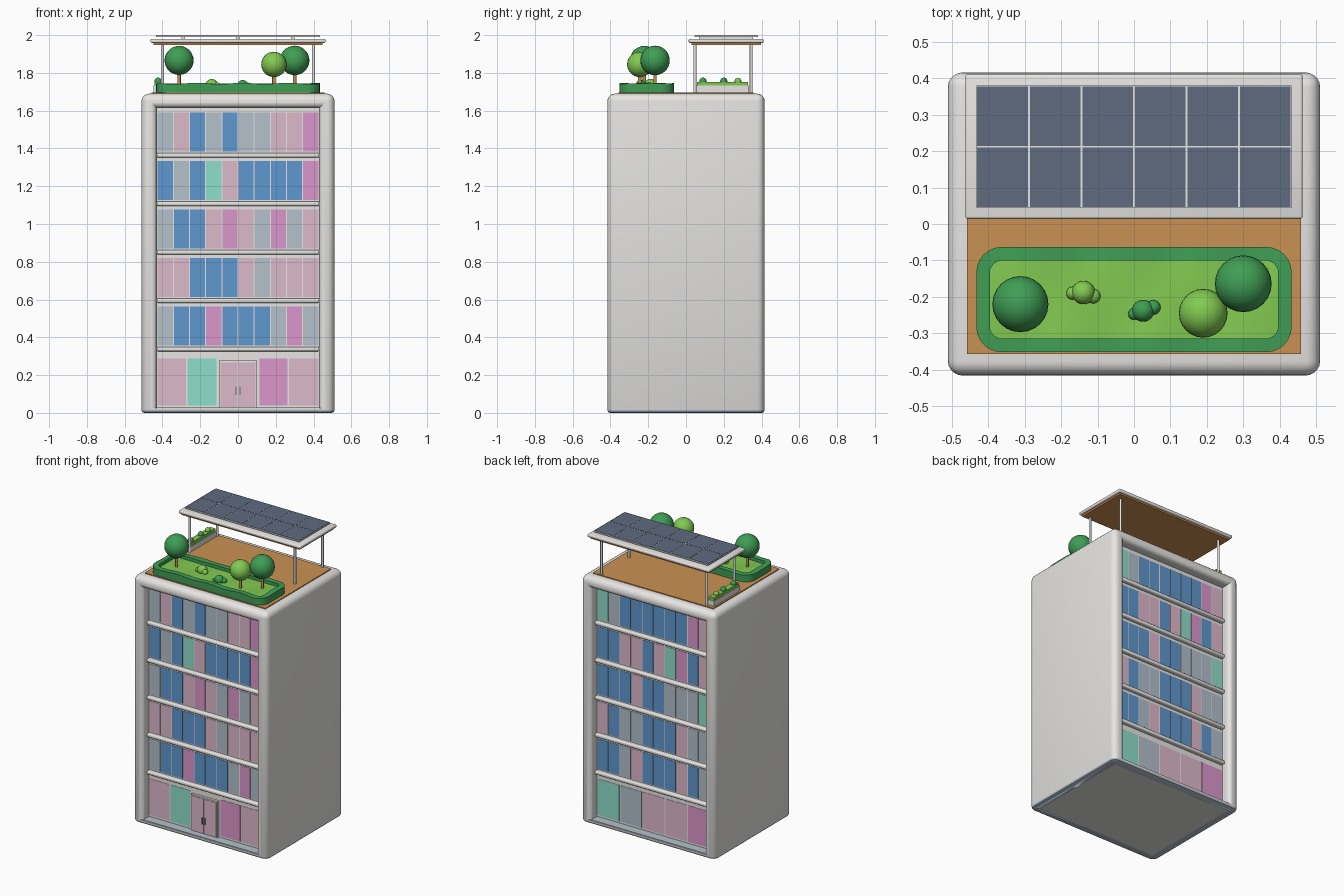
import bpy, bmesh, math
from mathutils import Matrix, Vector

if "Cube" in bpy.data.objects:
    bpy.data.objects.remove(bpy.data.objects["Cube"])


def mat(name, hexcode):
    m = bpy.data.materials.new(name)
    c = [int(hexcode[i:i + 2], 16) / 255 for i in (0, 2, 4)]
    m.diffuse_color = [v / 12.92 if v < 0.04 else ((v + 0.055) / 1.055) ** 2.4 for v in c] + [1]
    m.use_nodes = True
    m.node_tree.nodes["Principled BSDF"].inputs["Base Color"].default_value = m.diffuse_color
    return m


WALL = mat("pale_grey", "E8E7E4")
SLATE = mat("panel_slate", "5F6B80")
GREY = mat("grey_glass", "B3C1CC")
PINK = mat("pink_glass", "DEBACB")
BLUE = mat("blue_glass", "5F98D0")
TEAL = mat("teal_glass", "8FE0CB")
MAGENTA = mat("magenta_glass", "DB97CC")
WOOD = mat("wood", "CA9152")
DARK = mat("dark_green", "3F9E55")
LIGHT = mat("light_green", "82CA51")
GLASS = {"G": 0, "P": 1, "B": 2, "T": 3, "M": 4}


def finish(name, bm, *mats, smooth=False):
    bmesh.ops.recalc_face_normals(bm, faces=bm.faces)
    me = bpy.data.meshes.new(name)
    bm.to_mesh(me)
    bm.free()
    for m in mats:
        me.materials.append(m)
    ob = bpy.data.objects.new(name, me)
    bpy.context.collection.objects.link(ob)
    if smooth:
        bpy.ops.object.select_all(action='DESELECT')
        ob.select_set(True)
        bpy.context.view_layer.objects.active = ob
        bpy.ops.object.shade_smooth_by_angle(angle=math.radians(40))
    return ob


def add_box(bm, lo, hi, index=0):
    lo, hi = Vector(lo), Vector(hi)
    m = Matrix.Translation((lo + hi) / 2) @ Matrix.Diagonal((*(hi - lo), 1))
    verts = bmesh.ops.create_cube(bm, size=1, matrix=m)["verts"]
    for f in {f for v in verts for f in v.link_faces}:
        f.material_index = index


def box(name, lo, hi, m, bevel=0, segments=3):
    bm = bmesh.new()
    add_box(bm, lo, hi)
    if bevel:
        bmesh.ops.bevel(bm, geom=bm.edges[:], offset=bevel, segments=segments, profile=0.5, affect='EDGES')
    return finish(name, bm, m, smooth=bevel > 0)


def balls(name, items, m):
    bm = bmesh.new()
    for x, y, z, r in items:
        bmesh.ops.create_uvsphere(bm, u_segments=24, v_segments=14, radius=r,
                                  matrix=Matrix.Translation((x, y, z)))
    return finish(name, bm, m, smooth=True)


def rod(name, x, y, z0, z1, r, m):
    bm = bmesh.new()
    bmesh.ops.create_cone(bm, cap_ends=True, segments=12, radius1=r, radius2=r, depth=z1 - z0,
                          matrix=Matrix.Translation((x, y, (z0 + z1) / 2)))
    return finish(name, bm, m, smooth=True)


def bridge(bm, loops):
    n = len(loops[0])
    for a, b in zip(loops, loops[1:]):
        for i in range(n):
            bm.faces.new((a[i], a[(i + 1) % n], b[(i + 1) % n], b[i]))


# Rounded shell, with a grey rim around its underside
bm = bmesh.new()
add_box(bm, (-0.511, -0.416, 0), (0.511, 0.416, 1.69))
low = [e for e in bm.edges if all(v.co.z < 0.01 for v in e.verts)]
bmesh.ops.bevel(bm, geom=[e for e in bm.edges if e not in low], offset=0.04, segments=5,
                profile=0.5, affect='EDGES')
low = [e for e in bm.edges if all(v.co.z < 0.001 for v in e.verts)]
bmesh.ops.bevel(bm, geom=low, offset=0.014, segments=2, profile=0.5, affect='EDGES')
bm.normal_update()
for f in bm.faces:
    f.material_index = int(f.calc_center_median().z < 0.015)
bottom = min(bm.faces, key=lambda f: f.calc_center_median().z)
bmesh.ops.inset_region(bm, faces=[bottom], thickness=0.04, use_even_offset=True)
bottom.material_index = 0
shell = finish("building_shell", bm, WALL, GREY, smooth=True)

# Recesses with a rounded lip, cut into the front and the back
LIP = [(0.35, 0), (0.39, 0), (0.401, 0.003), (0.409, 0.009), (0.414, 0.017), (0.416, 0.026), (0.6, 0.026)]
for side in (-1, 1):
    bm = bmesh.new()
    rings = [[bm.verts.new((sx * (0.43 + f), side * y, z)) for sx, z in
              ((-1, 0.025), (1, 0.025), (1, 1.615 + f), (-1, 1.615 + f))] for y, f in LIP]
    bridge(bm, rings)
    bm.faces.new(rings[0])
    bm.faces.new(rings[-1])
    cutter = finish("recess_cutter", bm, WALL)
    cutter.hide_render = True
    cutter.hide_viewport = True
    mod = shell.modifiers.new("recess", 'BOOLEAN')
    mod.operation = 'DIFFERENCE'
    mod.solver = 'EXACT'
    mod.object = cutter

# Window colours, top floor first, read left to right when facing the wall
FRONT = ["GPBGBGGPPM", "BGBTPBBBBM", "GBBPMPGMGP", "PPBBBPGPPP", "GBBMBBBGMG"]
BACK = ["TGBBBBBBMP", "BBPPBPTMBP", "BBBPBBGGGT", "PBGGBBBPGG", "BBGPBBBPBG"]
FLOOR = 0.2566
for label, side, rows in (("front", -1, FRONT), ("back", 1, BACK)):
    bm = bmesh.new()

    def pane(a, b, z0, z1, code):
        xs = sorted((-side * a, -side * b))
        ys = sorted((side * 0.345, side * 0.352))
        add_box(bm, (xs[0], ys[0], z0), (xs[1], ys[1], z1), GLASS[code])

    for k, row in enumerate(rows):
        z = 1.383 - k * FLOOR
        for i, code in enumerate(row):
            x = -0.428 + i * 0.0856
            pane(x + 0.003, x + 0.0826, z, z + 0.207, code)
    if side < 0:
        ground = [(-0.425, -0.275, "P"), (-0.268, -0.115, "T"), (0.115, 0.263, "M"), (0.27, 0.425, "P")]
    else:
        ground = [(-0.428 + i * 0.1712 + 0.004, -0.428 + (i + 1) * 0.1712 - 0.004, c)
                  for i, c in enumerate("TGPPM")]
    for a, b, code in ground:
        pane(a, b, 0.04, 0.288, code)
    finish(label + "_windows", bm, GREY, PINK, BLUE, TEAL, MAGENTA)

    # Floor ledges and the sill at street level
    ys = sorted((side * 0.34, side * 0.378))
    for k in range(5):
        z = 0.338 + k * FLOOR
        box(f"{label}_ledge", (-0.431, ys[0], z - 0.012), (0.431, ys[1], z + 0.012), WALL, 0.008)
    ys = sorted((side * 0.34, side * 0.412))
    box(label + "_sill", (-0.431, ys[0], 0.012), (0.431, ys[1], 0.028), GREY)

# Double door with frame and handles
box("door_frame", (-0.101, -0.366, 0.027), (0.101, -0.345, 0.277), WALL)
for s in (-1, 1):
    xs = sorted((s * 0.003, s * 0.092))
    box("door_leaf", (xs[0], -0.369, 0.03), (xs[1], -0.36, 0.268), PINK)
    xs = sorted((s * 0.008, s * 0.013))
    box("door_handle", (xs[0], -0.376, 0.095), (xs[1], -0.368, 0.14), SLATE)

# Roof deck
box("roof_deck", (-0.458, -0.357, 1.67), (0.458, 0.357, 1.696), WOOD)


# Garden bed: rounded outlines for the hedge ring and the grass
def outline(x0, x1, y0, y1, r, steps=6):
    pts = []
    for cx, cy, start in ((x1 - r, y1 - r, 0), (x0 + r, y1 - r, 90), (x0 + r, y0 + r, 180), (x1 - r, y0 + r, 270)):
        for i in range(steps + 1):
            a = math.radians(start + 90 * i / steps)
            pts.append((cx + r * math.cos(a), cy + r * math.sin(a)))
    dense = []
    for (ax, ay), (bx, by) in zip(pts, pts[1:] + pts[:1]):
        n = 24 if abs(bx - ax) > 0.3 else (8 if abs(by - ay) > 0.1 else 1)
        dense += [(ax + (bx - ax) * i / n, ay + (by - ay) * i / n) for i in range(n)]
    return dense


def wave(x, y):
    return 0.004 * math.sin(26 * x + 1) * math.cos(17 * y)


outer = outline(-0.433, 0.433, -0.352, -0.063, 0.07)
inner = outline(-0.396, 0.396, -0.315, -0.1, 0.035)
bm = bmesh.new()
loops = [[bm.verts.new((x, y, z + (wave(x, y) if z > 1.7 else 0))) for x, y in pts]
         for pts, z in ((outer, 1.69), (outer, 1.744), (inner, 1.744), (inner, 1.69))]
bridge(bm, loops + loops[:1])
finish("garden_hedge", bm, DARK, smooth=True)
bm = bmesh.new()
bmesh.ops.create_grid(bm, x_segments=30, y_segments=8, size=1,
                      matrix=Matrix.Translation((0, -0.2075, 1.722)) @ Matrix.Diagonal((0.397, 0.1085, 1, 1)))
for v in bm.verts:
    v.co.z += wave(v.co.x, v.co.y)
finish("garden_grass", bm, LIGHT, smooth=True)

# Trees and bushes
for x, y, z, r, m in ((-0.312, -0.22, 1.866, 0.077, DARK), (0.3, -0.164, 1.866, 0.078, DARK),
                      (0.19, -0.245, 1.845, 0.067, LIGHT)):
    rod("tree_trunk", x, y, 1.71, z, 0.009, WOOD)
    balls("tree_crown", [(x, y, z, r)], m)
balls("light_bush", [(-0.139, -0.188, 1.736, 0.032), (-0.168, -0.19, 1.73, 0.018),
                     (-0.112, -0.198, 1.73, 0.02)], LIGHT)
balls("dark_bush", [(0.025, -0.238, 1.732, 0.03), (0.053, -0.229, 1.728, 0.02),
                    (0.0, -0.247, 1.725, 0.016)], DARK)

# Narrow planter at the side of the deck
box("side_planter", (-0.447, 0.053, 1.69), (-0.398, 0.333, 1.732), WALL)
box("planter_hedge", (-0.443, 0.057, 1.72), (-0.402, 0.329, 1.752), LIGHT)
balls("planter_dark_bushes", [(-0.423, y, 1.756, 0.019) for y in (0.09, 0.2)], DARK)
balls("planter_light_bushes", [(-0.423, 0.275, 1.756, 0.018)], LIGHT)

# Canopy on four posts, with a wooden ceiling
for x in (-0.4, 0.4):
    for y in (0.047, 0.345):
        rod("canopy_post", x, y, 1.69, 1.96, 0.008, WALL)
box("canopy_ceiling", (-0.448, 0.028, 1.948), (0.448, 0.397, 1.962), WOOD)
box("canopy_roof", (-0.463, 0.014, 1.959), (0.463, 0.411, 1.98), WALL, 0.007)

# Solar array, six by two, on a pale backing raised on short rails
for x in (-0.29, 0, 0.29):
    box("solar_rail", (x - 0.01, 0.07, 1.978), (x + 0.01, 0.355, 1.992), WALL)
box("solar_backing", (-0.433, 0.044, 1.99), (0.433, 0.38, 1.9985), WALL)
bm = bmesh.new()
for i in range(6):
    for j in range(2):
        x, y = -0.433 + i * 0.1443, 0.044 + j * 0.168
        add_box(bm, (x + 0.0025, y + 0.0025, 1.992), (x + 0.1418, y + 0.1655, 2.0))
finish("solar_panels", bm, SLATE)
